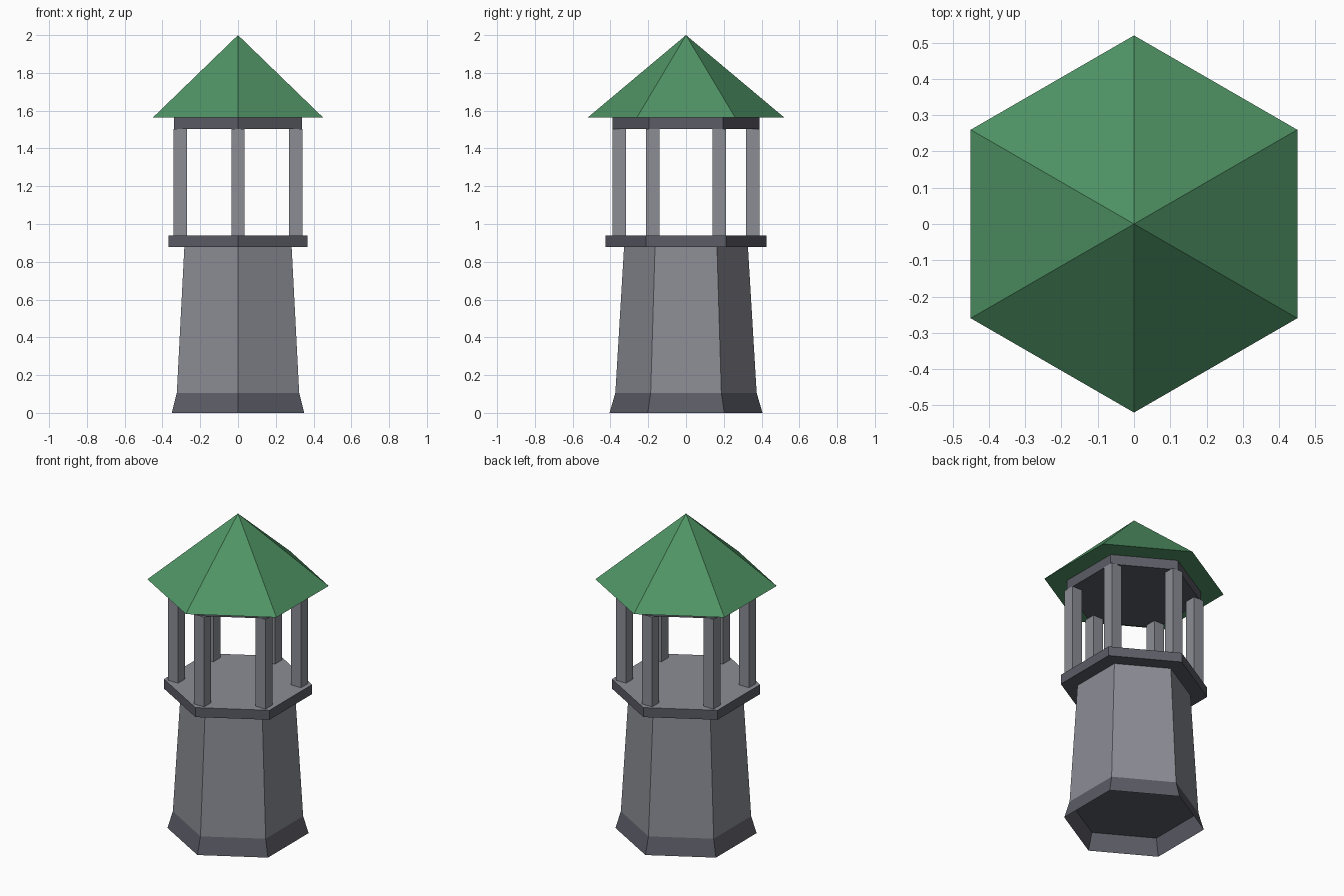
import bpy, bmesh
from math import sin, cos, pi

if "Cube" in bpy.data.objects:
    bpy.data.objects.remove(bpy.data.objects["Cube"])

SIDES = 6


def material(name, rgb):
    mat = bpy.data.materials.new(name)
    mat.diffuse_color = (*rgb, 1)
    mat.use_nodes = True
    mat.node_tree.nodes["Principled BSDF"].inputs["Base Color"].default_value = mat.diffuse_color
    return mat


stone = material("light_stone", (0.26, 0.267, 0.3))
trim = material("dark_stone", (0.105, 0.108, 0.132))
green = material("roof_green", (0.08, 0.295, 0.13))


def hex_solid(name, rings, mat, bottom=True, top=True, top_mat=None):
    """Six-sided solid from (radius, z) rings, corners on the y axis; radius 0 is a tip."""
    bm = bmesh.new()
    loops = []
    for r, z in rings:
        count = SIDES if r > 0 else 1
        loops.append([bm.verts.new((r * sin(-i * pi / 3), r * cos(i * pi / 3), z))
                      for i in range(count)])
    for low, high in zip(loops, loops[1:]):
        for i in range(SIDES):
            j = (i + 1) % SIDES
            if len(high) == 1:
                bm.faces.new((low[i], low[j], high[0]))
            else:
                bm.faces.new((low[i], low[j], high[j], high[i]))
    if bottom:
        bm.faces.new(loops[0][::-1])
    if top and len(loops[-1]) == SIDES:
        cap = bm.faces.new(loops[-1])
        cap.material_index = 1 if top_mat else 0
    mesh = bpy.data.meshes.new(name)
    mesh.materials.append(mat)
    if top_mat:
        mesh.materials.append(top_mat)
    bm.to_mesh(mesh)
    bm.free()
    obj = bpy.data.objects.new(name, mesh)
    bpy.context.collection.objects.link(obj)
    return obj


# Tower: flared foot hollow from below, tapered shaft, overhanging deck with light floor
hex_solid("flared_foot", [(0.405, 0), (0.374, 0.106)], trim, bottom=False)
hex_solid("tower_shaft", [(0.374, 0.106), (0.328, 0.878)], stone, bottom=False, top=False)
hex_solid("deck", [(0.425, 0.878), (0.425, 0.938)], trim, top_mat=stone)

# Six square posts, all aligned to the axes
for i in range(SIDES):
    a = i * pi / 3
    bpy.ops.mesh.primitive_cube_add(
        size=1, location=(0.353 * sin(a), 0.353 * cos(a), 1.22))
    post = bpy.context.object
    post.name = f"post_{i + 1}"
    post.scale = (0.071, 0.071, 0.565)
    post.data.materials.append(stone)

# Roof beam slab and pointed roof
hex_solid("roof_beam", [(0.39, 1.502), (0.39, 1.564)], trim)
hex_solid("roof", [(0.52, 1.564), (0, 2.0)], green)
